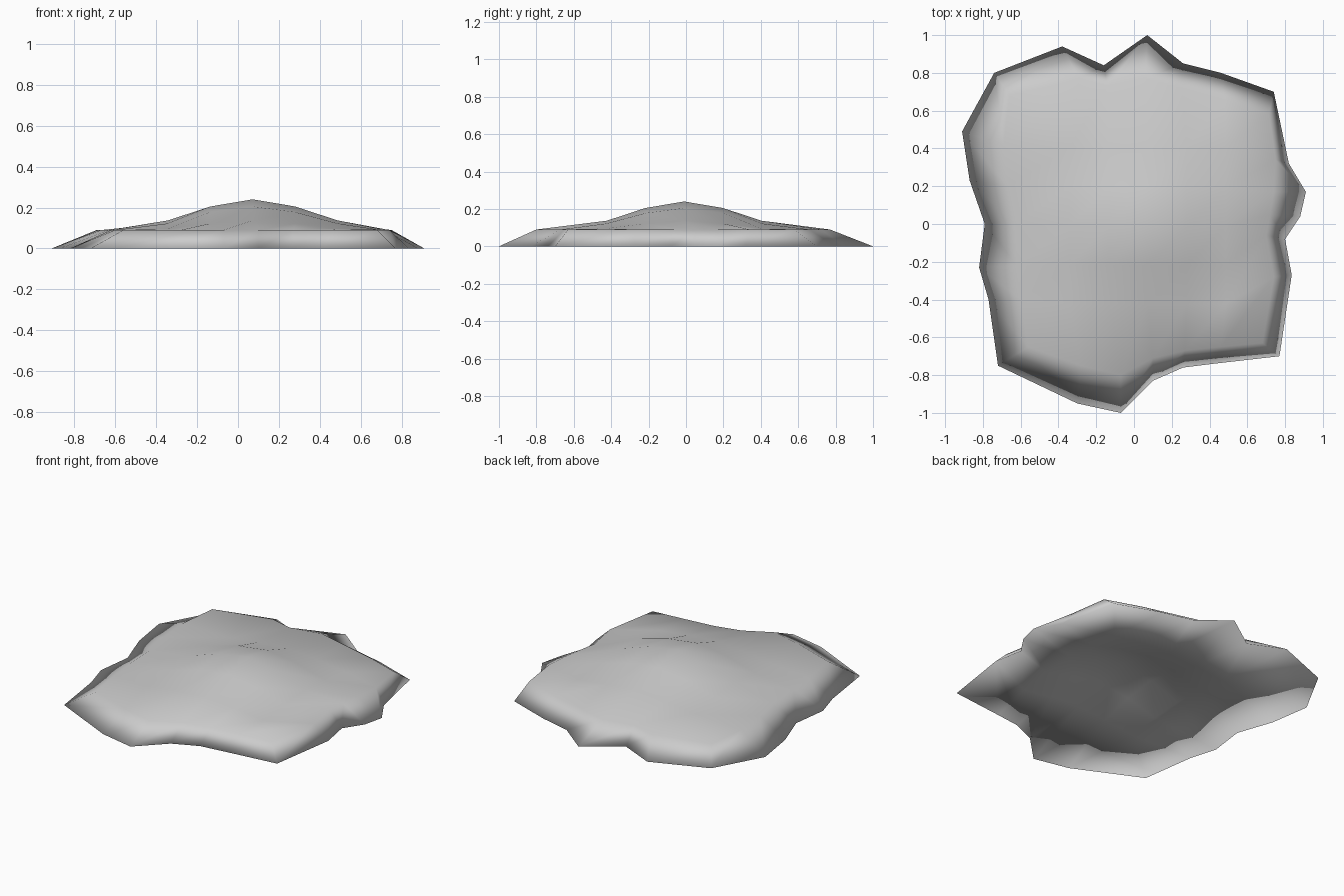
import bpy, bmesh
from math import hypot

if "Cube" in bpy.data.objects:
    bpy.data.objects.remove(bpy.data.objects["Cube"])

# Irregular ground outline, counter-clockwise from the back right corner (6 per side)
OUTLINE = [
    (0.74, 0.70), (0.46, 0.80), (0.26, 0.85), (0.07, 1.00), (-0.16, 0.84), (-0.38, 0.94),
    (-0.74, 0.80), (-0.91, 0.49), (-0.87, 0.23), (-0.79, 0.00), (-0.82, -0.23), (-0.77, -0.40),
    (-0.72, -0.75), (-0.30, -0.95), (-0.07, -1.00), (0.10, -0.83), (0.26, -0.76), (0.42, -0.74),
    (0.77, -0.70), (0.835, -0.27), (0.80, -0.08), (0.88, 0.04), (0.91, 0.17), (0.82, 0.32)]

# Upper rim, matching the outline point by point
RIM = [
    (0.715, 0.58), (0.48, 0.66), (0.25, 0.72), (0.06, 0.77), (-0.14, 0.73), (-0.29, 0.77),
    (-0.66, 0.68), (-0.69, 0.42), (-0.67, 0.20), (-0.63, 0.00), (-0.62, -0.22), (-0.60, -0.40),
    (-0.56, -0.65), (-0.28, -0.75), (-0.07, -0.80), (0.10, -0.71), (0.27, -0.67), (0.46, -0.65),
    (0.68, -0.63), (0.74, -0.28), (0.70, -0.06), (0.72, 0.05), (0.74, 0.17), (0.75, 0.34)]

RIM_Z, RISE, STEP, CX, CY, REACH = 0.09, 0.15, 0.207, 0.072, -0.01, 0.66
bm = bmesh.new()


def mound(x, y):
    t = min(hypot(x - CX, y - CY) / REACH, 1)
    return RISE * (1 - 3 * t * t + 2 * t ** 3)


def mound_grid(loop, base):
    """7 x 7 grid swelling upwards, whose border is the given loop."""
    border = ([(6 - i, 6) for i in range(6)] + [(0, 6 - i) for i in range(6)]
              + [(i, 0) for i in range(6)] + [(6, i) for i in range(6)])
    grid = dict(zip(border, loop))
    for i in range(1, 6):
        for j in range(1, 6):
            x, y = CX + (i - 3) * STEP, CY + (j - 3) * STEP
            grid[i, j] = bm.verts.new((x, y, base + mound(x, y)))
    for i in range(6):
        for j in range(6):
            bm.faces.new((grid[i, j], grid[i + 1, j], grid[i + 1, j + 1], grid[i, j + 1]))


# Sloped border
edge = [bm.verts.new((x, y, 0)) for x, y in OUTLINE]
rim = [bm.verts.new((x, y, RIM_Z)) for x, y in RIM]
for i in range(24):
    j = (i + 1) % 24
    bm.faces.new((edge[i], edge[j], rim[j], rim[i]))

# Top mound and the matching hollow underneath
mound_grid(rim, RIM_Z)
mound_grid(edge, 0)

bmesh.ops.recalc_face_normals(bm, faces=bm.faces)
for f in bm.faces:
    f.smooth = True
mesh = bpy.data.meshes.new("ground_mound")
bm.to_mesh(mesh)
bm.free()
bpy.context.collection.objects.link(bpy.data.objects.new("ground_mound", mesh))
